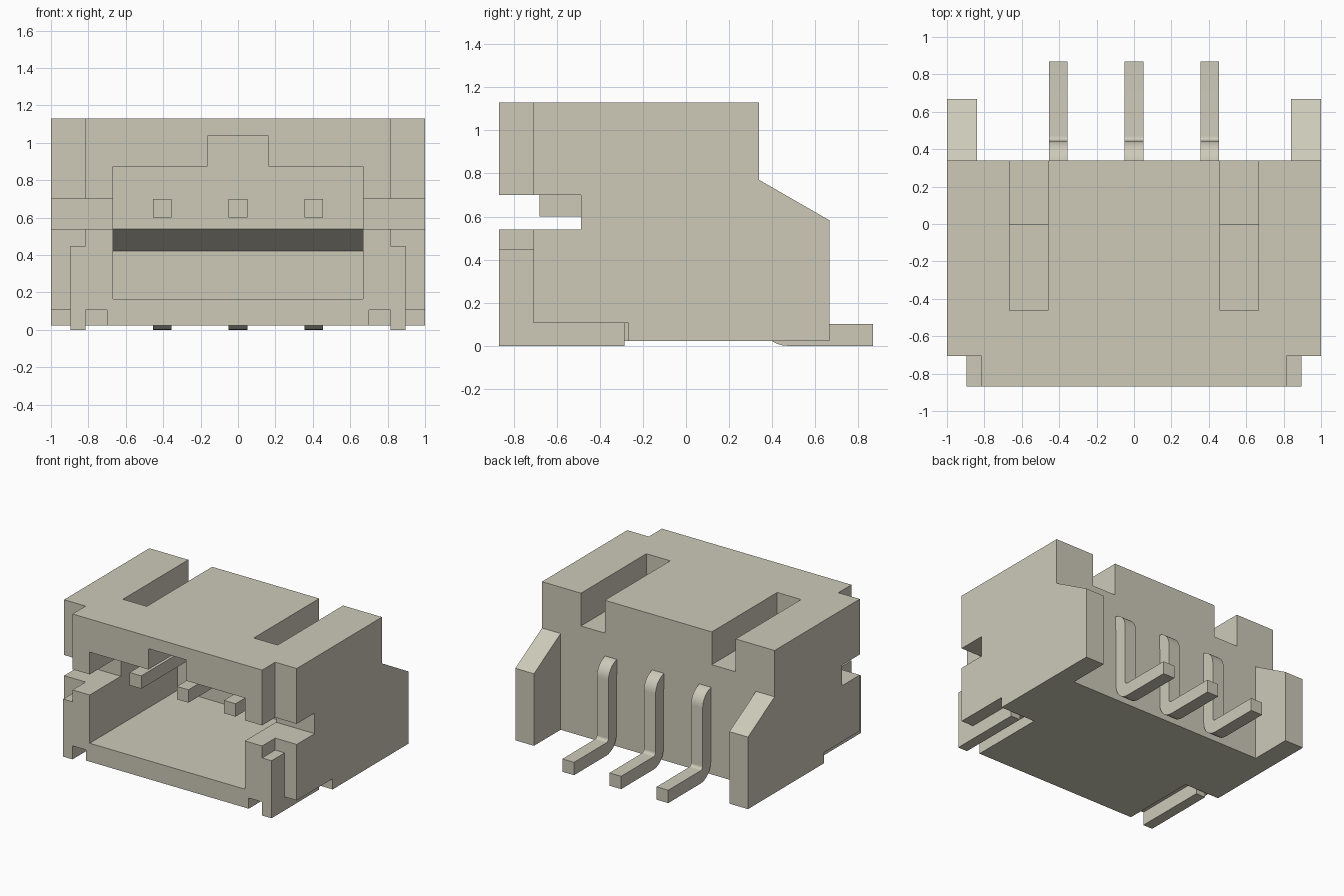
import bpy, bmesh, math

if "Cube" in bpy.data.objects:
    bpy.data.objects.remove(bpy.data.objects["Cube"], do_unlink=True)

COLOUR = (0.61, 0.59, 0.485, 1)
mat = bpy.data.materials.new("warm ivory")
mat.use_nodes = True
mat.diffuse_color = COLOUR
mat.node_tree.nodes["Principled BSDF"].inputs["Base Color"].default_value = COLOUR


def extrude(name, profile, x0, x1):
    """Solid made by sweeping a (y, z) profile from x0 to x1."""
    bm = bmesh.new()
    face = bm.faces.new([bm.verts.new((x0, y, z)) for y, z in profile])
    out = bmesh.ops.extrude_face_region(bm, geom=[face])["geom"]
    bmesh.ops.translate(bm, vec=(x1 - x0, 0, 0),
                        verts=[v for v in out if isinstance(v, bmesh.types.BMVert)])
    bmesh.ops.recalc_face_normals(bm, faces=bm.faces)
    mesh = bpy.data.meshes.new(name)
    bm.to_mesh(mesh)
    bm.free()
    mesh.materials.append(mat)
    obj = bpy.data.objects.new(name, mesh)
    bpy.context.collection.objects.link(obj)
    return obj


def box(name, x0, x1, y0, y1, z0, z1):
    return extrude(name, [(y0, z0), (y1, z0), (y1, z1), (y0, z1)], x0, x1)


def cut(target, cutter):
    cutter.hide_render = True
    mod = target.modifiers.new("cut", 'BOOLEAN')
    mod.operation = 'DIFFERENCE'
    mod.solver = 'EXACT'
    mod.object = cutter
    bpy.context.view_layer.objects.active = target
    bpy.ops.object.modifier_apply(modifier=mod.name)
    bpy.data.objects.remove(cutter, do_unlink=True)


def arc(cy, cz, r, a0, a1, n=8):
    return [(cy + r * math.cos(math.radians(a0 + (a1 - a0) * i / n)),
             cz + r * math.sin(math.radians(a0 + (a1 - a0) * i / n))) for i in range(n + 1)]


FRONT, BACK, TOP, BASE = -0.868, 0.34, 1.13, 0.022

# Housing with sloped rear wings
housing = extrude("housing", [(FRONT, BASE), (0.667, BASE), (0.667, 0.582),
                              (BACK, 0.77), (BACK, TOP), (FRONT, TOP)], -1, 1)
cut(housing, box("rear_gap_cutter", -0.84, 0.84, BACK, 1, -0.5, 0.9))

# Socket opening with undercut back wall, and key notch above it
cut(housing, extrude("socket_cutter", [(-1, 0.165), (0.21, 0.165), (0.21, 0.42),
                                       (0, 0.54), (0, 0.873), (-1, 0.873)], -0.667, 0.667))
cut(housing, box("key_cutter", -0.162, 0.162, -1, -0.002, 0.8, 1.035))

for s in (-1, 1):
    def span(a, b):
        return sorted((s * a, s * b))

    # Top slot: open to the socket in front, shallow at the back
    cut(housing, extrude("top_slot_cutter", [(-0.463, 1.3), (-0.463, 0.8), (-0.002, 0.8),
                                             (-0.002, 0.875), (0.5, 0.875), (0.5, 1.3)],
                         *span(0.46, 0.665)))
    # Side window, front corner recess and bottom notch
    cut(housing, box("side_window_cutter", *span(0.6, 1.2), -1, -0.487, 0.54, 0.70))
    cut(housing, box("corner_cutter", *span(0.815, 1.2), -1, -0.707, -0.5, 1.5))
    cut(housing, box("bottom_notch_cutter", *span(0.70, 1.2), -1, -0.266, -0.5, 0.105))

    # Upright solder tab with a long foot
    side = "left" if s > 0 else "right"
    extrude(side + "_solder_tab", [(FRONT, 0), (-0.285, 0), (-0.285, 0.2),
                                   (-0.65, 0.2), (-0.65, 0.447), (FRONT, 0.447)],
            *span(0.815, 0.896))

# Bent contact pins
pin_profile = ([(-0.68, 0.60), (-0.68, 0.70)]
               + arc(0.32, 0.575, 0.125, 90, 0)
               + arc(0.47, 0.125, 0.025, 180, 270)
               + [(0.868, 0.10), (0.868, 0)]
               + arc(0.47, 0.125, 0.125, 270, 180)
               + arc(0.32, 0.575, 0.025, 0, 90))
for name, x in (("right_pin", -0.405), ("middle_pin", 0), ("left_pin", 0.405)):
    pin = extrude(name, pin_profile, x - 0.05, x + 0.05)
    bpy.ops.object.select_all(action='DESELECT')
    pin.select_set(True)
    bpy.context.view_layer.objects.active = pin
    bpy.ops.object.shade_smooth_by_angle(angle=math.radians(30))
